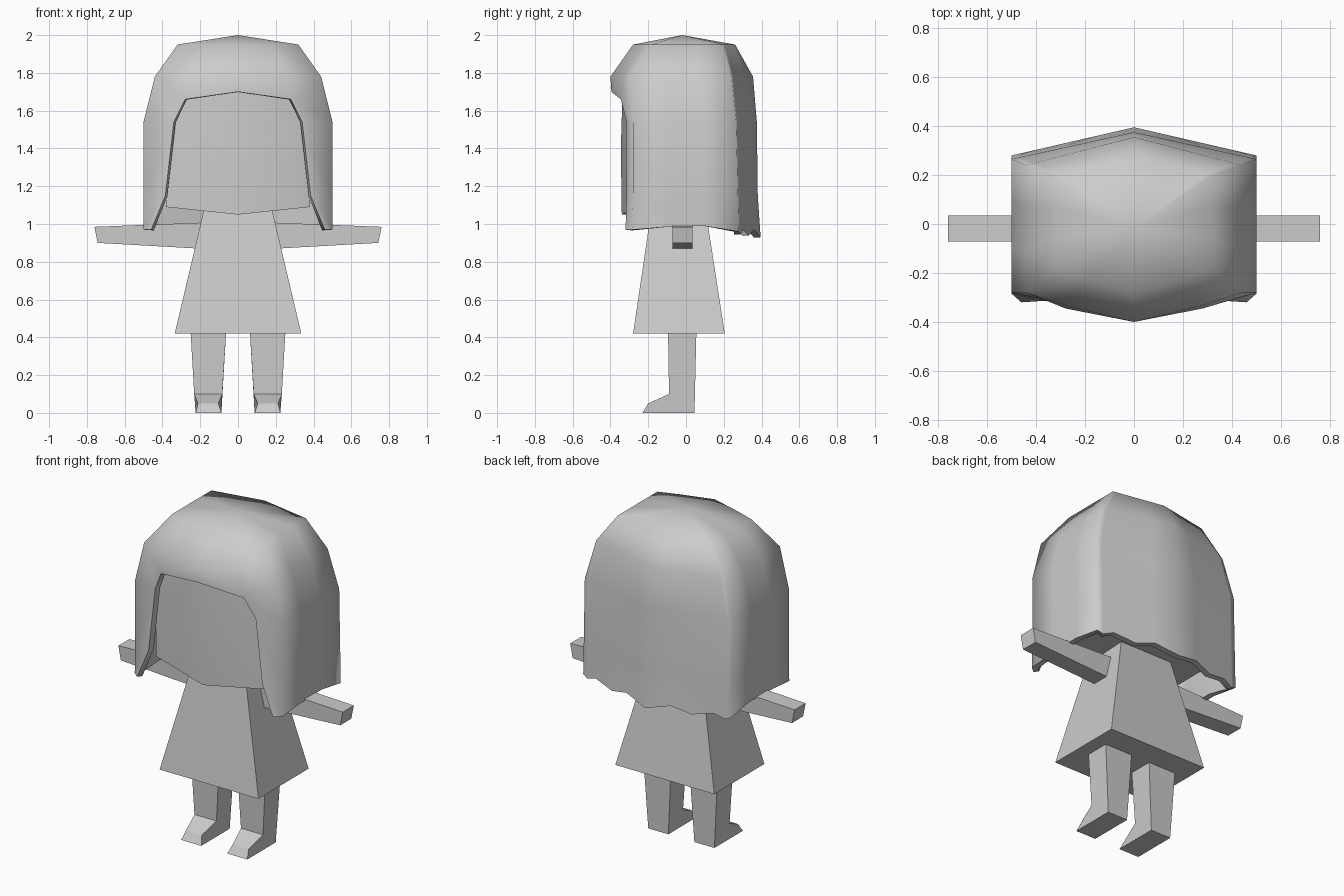
import bpy, bmesh, math

cube = bpy.data.objects.get("Cube")
if cube:
    bpy.data.objects.remove(cube, do_unlink=True)

grey = bpy.data.materials.new("plain_grey")
grey.use_nodes = True
grey.diffuse_color = (0.6, 0.6, 0.6, 1)
grey.node_tree.nodes["Principled BSDF"].inputs["Base Color"].default_value = (0.6, 0.6, 0.6, 1)


def make(name, verts, faces, fix_normals=True):
    """Mesh object from points and faces."""
    mesh = bpy.data.meshes.new(name)
    mesh.from_pydata(verts, [], faces)
    if fix_normals:
        bm = bmesh.new()
        bm.from_mesh(mesh)
        bmesh.ops.recalc_face_normals(bm, faces=bm.faces)
        bm.to_mesh(mesh)
        bm.free()
    mesh.materials.append(grey)
    ob = bpy.data.objects.new(name, mesh)
    bpy.context.collection.objects.link(ob)
    return ob


def loft(name, rings):
    """Closed solid through matching rings of points."""
    n = len(rings[0])
    faces = [(r * n + i, r * n + (i + 1) % n, (r + 1) * n + (i + 1) % n, (r + 1) * n + i)
             for r in range(len(rings) - 1) for i in range(n)]
    faces += [tuple(range(n)), tuple(range((len(rings) - 1) * n, len(rings) * n))]
    return make(name, [p for ring in rings for p in ring], faces)


def smooth(ob, angle):
    bpy.ops.object.select_all(action='DESELECT')
    ob.select_set(True)
    bpy.context.view_layer.objects.active = ob
    for mod in list(ob.modifiers):
        bpy.ops.object.modifier_apply(modifier=mod.name)
    bpy.ops.object.shade_smooth_by_angle(angle=math.radians(angle))


def rect(x, y0, y1, z):
    return [(-x, y0, z), (x, y0, z), (x, y1, z), (-x, y1, z)]


# Dress, a tapered box that runs up into the head
loft("dress", [rect(0.335, -0.28, 0.205, 0.42), rect(0.17, -0.177, 0.097, 1.12)])

for side, s in (("left", 1), ("right", -1)):
    # Arm, tapering to a slanted end
    loft(side + "_arm", [
        [(s * xt, -0.072, zt), (s * xt, 0.035, zt), (s * xb, 0.035, zb), (s * xb, -0.072, zb)]
        for xt, zt, xb, zb in ((0.12, 1.01, 0.12, 0.865), (0.76, 0.985, 0.743, 0.9))])
    # Leg and foot, a side outline with an inner and outer x for each point
    outline = [(-0.095, 0.43, 0.063, 0.251), (-0.09, 0.1, 0.083, 0.232),
               (-0.2, 0.05, 0.105, 0.212), (-0.23, 0.0, 0.088, 0.224),
               (0.045, 0.0, 0.088, 0.224), (0.055, 0.43, 0.063, 0.251)]
    loft(side + "_leg", [[(s * p[k], p[0], p[1]) for p in outline] for k in (2, 3)])

# Head, a six-sided column with a shallow chin point
rings = []
for z, chin, w, front in ((1.09, 1.05, 0.38, -0.34), (1.4, 1.4, 0.38, -0.345), (1.74, 1.74, 0.32, -0.335)):
    rings.append([(-w, -0.25, z), (0, front, chin), (w, -0.25, z),
                  (w, 0.2, z), (0, 0.29, chin), (-w, 0.2, z)])
smooth(loft("head", rings), 45)

# Hair, half a shell: z, corner x, front corner y, back corner y, back centre y
levels = [(1.95, 0.32, -0.18, 0.20, 0.26), (1.78, 0.44, -0.28, 0.24, 0.355),
          (1.54, 0.5, -0.28, 0.265, 0.375), (1.15, 0.5, -0.28, 0.275, 0.38),
          (None, 0.5, -0.285, 0.28, 0.395)]
side_steps = (0, 0.33, 0.67, 1)
back_steps = (0.07, 0.2, 0.46, 0.7, 1)
hem = (0.97, 0.985, 0.99, 0.96, 0.945, 0.97, 0.94, 0.97, 0.93)
cols = []
for k in range(9):
    col = []
    for z, x, yf, yb, yc in levels:
        if k < 4:
            px, py = x, yf + (yb - yf) * side_steps[k]
        else:
            t = back_steps[k - 4]
            px, py = x * (1 - t), yb + (yc - yb) * t
        col.append((px, py, hem[k] if z is None else z))
    cols.append(col)
fringe = [(0, -0.28, 1.95), (0, -0.40, 1.78), (0, -0.395, 1.70)]
lock = [(0.19, -0.225, 1.95), (0.27, -0.335, 1.78), (0.28, -0.345, 1.66),
        (0.34, -0.315, 1.54), (0.385, -0.315, 1.15), (0.46, -0.32, 0.97)]
verts = [(0, -0.02, 2.0)] + fringe + lock + [p for c in cols for p in c]
F, L, C = 1, 4, 10
faces = [(F, F + 1, L + 1, L), (F + 1, F + 2, L + 2, L + 1), (0, F, L), (0, L, C),
         (L, L + 1, C + 1, C), (L + 1, L + 2, L + 3, C + 2, C + 1),
         (L + 3, L + 4, C + 3, C + 2), (L + 4, L + 5, C + 4, C + 3)]
for k in range(8):
    a, b = C + 5 * k, C + 5 * (k + 1)
    faces.append((0, a, b))
    faces += [(a + r, a + r + 1, b + r + 1, b + r) for r in range(4)]
hair = make("hair", verts, faces, False)
mirror = hair.modifiers.new("mirror", 'MIRROR')
mirror.use_clip = True
shell = hair.modifiers.new("shell", 'SOLIDIFY')
shell.thickness = 0.035
shell.offset = -1
smooth(hair, 80)
